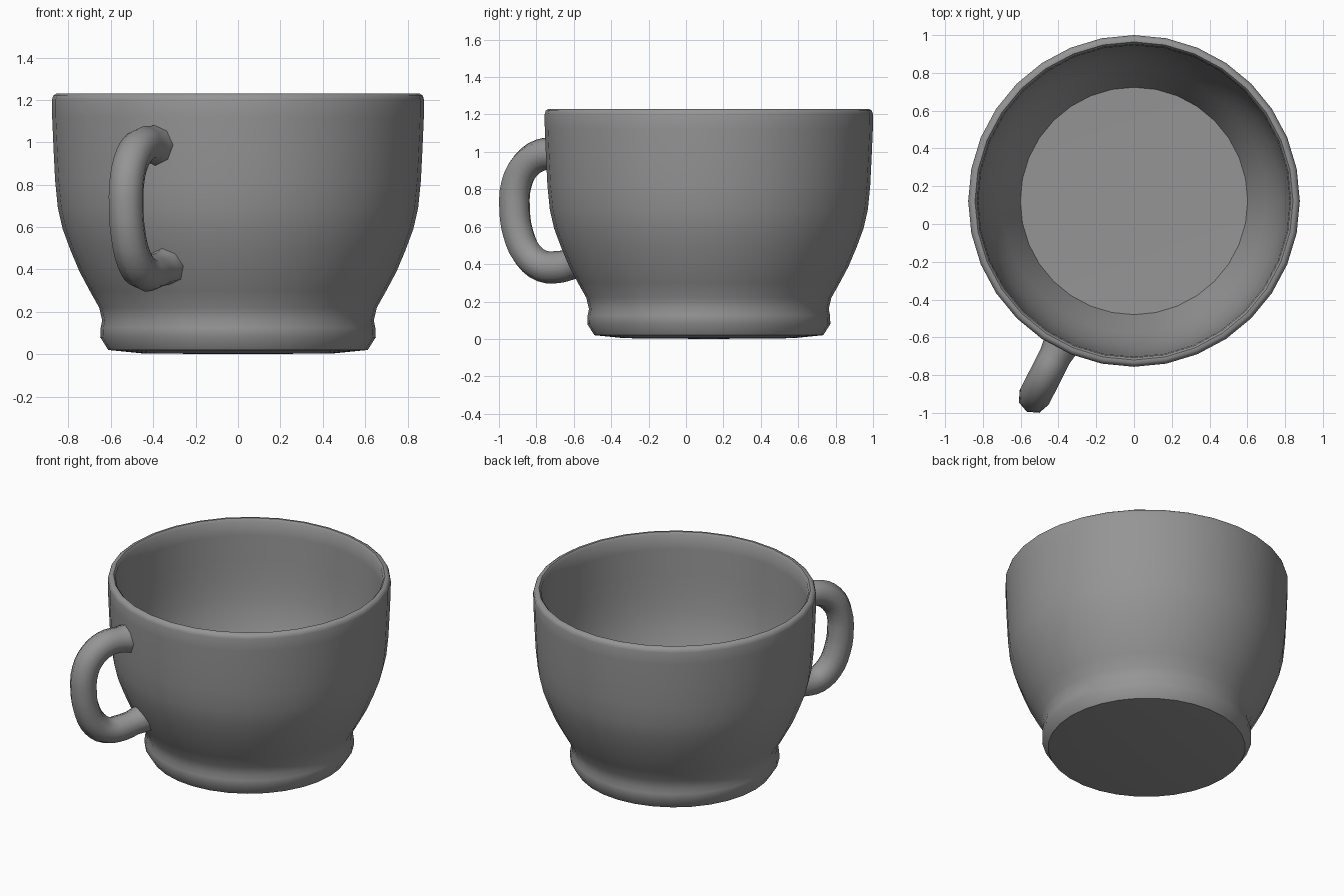
import bpy, bmesh, math

if "Cube" in bpy.data.objects:
    bpy.data.objects.remove(bpy.data.objects["Cube"])

CY = 0.122                      # cup axis position in y
SEG = 32

grey = bpy.data.materials.new("glazed grey")
grey.diffuse_color = (0.3, 0.3, 0.3, 1)
grey.use_nodes = True
grey.node_tree.nodes["Principled BSDF"].inputs["Base Color"].default_value = grey.diffuse_color


def finish(obj, angle):
    obj.data.materials.clear()
    obj.data.materials.append(grey)
    bpy.ops.object.select_all(action='DESELECT')
    obj.select_set(True)
    bpy.context.view_layer.objects.active = obj
    bpy.ops.object.shade_smooth_by_angle(angle=math.radians(angle))


def lathe(name, profile):
    """Revolve (radius, z) points round the cup axis; ends lie on the axis."""
    bm = bmesh.new()
    rings = []
    for r, z in profile:
        n = 1 if r == 0 else SEG
        rings.append([bm.verts.new((r * math.cos(2 * math.pi * i / SEG),
                                    CY + r * math.sin(2 * math.pi * i / SEG), z))
                      for i in range(n)])
    for a, b in zip(rings, rings[1:]):
        for i in range(SEG):
            j = (i + 1) % SEG
            quad = [a[i % len(a)], a[j % len(a)], b[j % len(b)], b[i % len(b)]]
            bm.faces.new(list(dict.fromkeys(quad)))
    bmesh.ops.recalc_face_normals(bm, faces=bm.faces)
    mesh = bpy.data.meshes.new(name)
    bm.to_mesh(mesh)
    bm.free()
    obj = bpy.data.objects.new(name, mesh)
    bpy.context.collection.objects.link(obj)
    return obj


# Cup: base, foot ring, body, rounded rim, inner wall, floor
outer = [(0, 0), (0.45, 0.004), (0.612, 0.02), (0.65, 0.08), (0.648, 0.125),
         (0.641, 0.16), (0.655, 0.22), (0.70, 0.30), (0.748, 0.39), (0.79, 0.49),
         (0.827, 0.59), (0.85, 0.69), (0.863, 0.82), (0.87, 0.96), (0.877, 1.12),
         (0.878, 1.20), (0.872, 1.22), (0.857, 1.23)]
inner = [(0.842, 1.23), (0.83, 1.215), (0.825, 1.12), (0.82, 0.96), (0.812, 0.82),
         (0.80, 0.70), (0.777, 0.59), (0.74, 0.48), (0.70, 0.39), (0.65, 0.29),
         (0.602, 0.18), (0, 0.17)]
cup = lathe("cup", outer + inner)
finish(cup, 50)

# Handle: round tube swept along a C-shaped path (distance from axis, z, thickness)
path = [(0.84, 0.985, 1.15), (0.92, 0.99, 1.0), (1.01, 0.983, 1.0),
        (1.10, 0.925, 1.0), (1.153, 0.83, 1.0), (1.165, 0.70, 1.0),
        (1.142, 0.56, 1.0), (1.085, 0.45, 1.0), (1.0, 0.39, 1.0),
        (0.90, 0.385, 1.0), (0.82, 0.40, 0.95), (0.735, 0.42, 1.1)]
curve = bpy.data.curves.new("handle_path", 'CURVE')
curve.dimensions = '3D'
curve.bevel_depth = 0.086
curve.bevel_resolution = 2
curve.resolution_u = 3
curve.use_fill_caps = True
spline = curve.splines.new('BEZIER')
spline.bezier_points.add(len(path) - 1)
for p, (d, z, s) in zip(spline.bezier_points, path):
    p.co = (-0.453 * d, CY - 0.8915 * d, z)
    p.radius = s
    p.handle_left_type = p.handle_right_type = 'AUTO'
handle = bpy.data.objects.new("handle", curve)
bpy.context.collection.objects.link(handle)
bpy.ops.object.select_all(action='DESELECT')
handle.select_set(True)
bpy.context.view_layer.objects.active = handle
bpy.ops.object.convert(target='MESH')
handle = bpy.context.view_layer.objects.active
handle.name = "handle"
finish(handle, 60)
